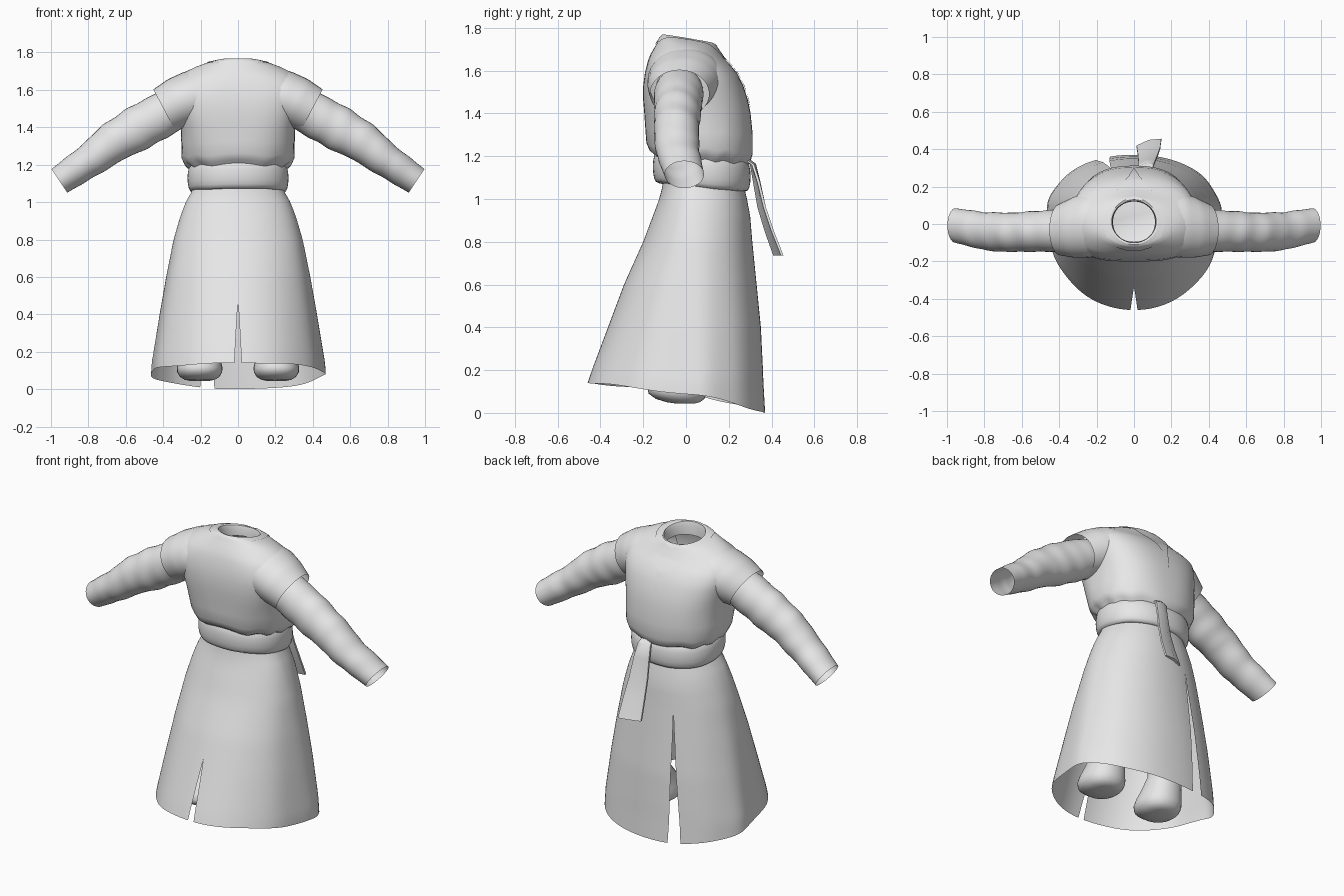
import bpy, bmesh, math
from mathutils import Vector
from mathutils.bvhtree import BVHTree

if "Cube" in bpy.data.objects:
    bpy.data.objects.remove(bpy.data.objects["Cube"])

cloth = bpy.data.materials.new("grey cloth")
cloth.diffuse_color = (0.8, 0.8, 0.8, 1)
cloth.use_nodes = True
cloth.node_tree.nodes["Principled BSDF"].inputs["Base Color"].default_value = cloth.diffuse_color


def lerp(table, v):
    """Interpolate rows of (key, values...) at v, rows ascending by key."""
    if v <= table[0][0]:
        return table[0][1:]
    for a, b in zip(table, table[1:]):
        if v <= b[0]:
            t = (v - a[0]) / (b[0] - a[0])
            return [p + (q - p) * t for p, q in zip(a[1:], b[1:])]
    return table[-1][1:]


def loft(name, rows, closed=True, cap_start=False, cap_end=False, angle=50):
    """Skin a list of equally long point rows."""
    bm = bmesh.new()
    grid = [[bm.verts.new(p) for p in row] for row in rows]
    n = len(grid[0])
    for a, b in zip(grid, grid[1:]):
        for i in range(n if closed else n - 1):
            j = (i + 1) % n
            bm.faces.new((a[i], a[j], b[j], b[i]))
    if cap_start:
        bm.faces.new(grid[0][::-1])
    if cap_end:
        bm.faces.new(grid[-1])
    bmesh.ops.remove_doubles(bm, verts=bm.verts, dist=0.0005)
    bmesh.ops.recalc_face_normals(bm, faces=bm.faces)
    me = bpy.data.meshes.new(name)
    bm.to_mesh(me)
    bm.free()
    me.materials.append(cloth)
    ob = bpy.data.objects.new(name, me)
    bpy.context.collection.objects.link(ob)
    bpy.ops.object.select_all(action='DESELECT')
    ob.select_set(True)
    bpy.context.view_layer.objects.active = ob
    bpy.ops.object.shade_smooth_by_angle(angle=math.radians(angle))
    return ob


def oval(th, w, yf, yb, e=2.0, yc=None):
    """Point on a superellipse with half width w between yf and yb, widest at yc."""
    c, s = math.cos(th), math.sin(th)
    yc = (yf + yb) / 2 if yc is None else yc
    x = w * math.copysign(abs(c) ** (2 / e), c)
    y = yc + ((yb - yc) if s > 0 else (yf - yc)) * abs(s) ** (2 / e)
    return x, y


def turn(n):
    return [2 * math.pi * i / n for i in range(n)]


# Skirt: two panels meeting at a short front slit and a long back slit
SKIRT = [(0.0, .47, -.50, .37), (.14, .462, -.46, .362), (.2, .452, -.44, .36),
         (.4, .42, -.365, .35), (.6, .385, -.29, .33), (.8, .345, -.20, .31),
         (.92, .31, -.155, .30), (1.0, .28, -.125, .285), (1.06, .245, -.11, .27),
         (1.14, .22, -.10, .25)]
BACK, FRONT = math.radians(109), math.radians(270)


def skirt_panel(t0, t1, front_first):
    rows = []
    for k in range(29):
        t = k / 28
        gf = .038 * max(0, (t - .67) / .33) ** .8
        gb = .085 * max(0, (t - .3) / .7)
        a, b = (t0 + gf, t1 - gb) if front_first else (t0 + gb, t1 - gf)
        row = []
        for i in range(57):
            th = a + (b - a) * i / 56
            s = math.sin(th)
            hem = .085 - .07 * s - .015 * s * s + .006 * math.sin(5 * th) * math.cos(th)
            z = 1.12 + t * (hem - 1.12)
            w, yf, yb = lerp(SKIRT, z)
            fold = 1 + .012 * t * math.sin(9 * th + .6) * math.cos(th) ** 2
            x, y = oval(th, w * fold, yf, yb, 2.15 if s > 0 else 2.05, .04)
            row.append((x, y, z))
        rows.append(row)
    return rows


loft("skirt_left_panel", skirt_panel(BACK, FRONT, False), closed=False)
loft("skirt_right_panel", skirt_panel(FRONT, BACK + 2 * math.pi, True), closed=False)

# Belt: a padded band that sits lower at the back
belt_rows = []
for k in range(17):
    a = 2 * math.pi * k / 16
    off, h = .03 * math.cos(a), .074 * math.sin(a)
    off = math.copysign(abs(off / .03) ** .7, off) * .03
    row = []
    for th in turn(56):
        x, y = oval(th, .24 + off, -.125 - off, .272 + off, 2.2)
        crease = .02 * math.sin(3 * th + 1) + .01 * math.sin(8 * th)
        row.append((x, y, 1.15 - .1 * (y + .15) + h * (1 + crease)))
    belt_rows.append(row)
loft("belt", belt_rows)

# Tunic top: bloused waist, rounded shoulders and open neck
TOP = [(1.13, .22, -.10, .25, 2.1), (1.195, .25, -.14, .275, 2.2), (1.215, .285, -.17, .30, 2.3),
       (1.25, .302, -.185, .312, 2.3), (1.32, .303, -.19, .312, 2.3), (1.40, .306, -.195, .302, 2.3),
       (1.46, .316, -.20, .29, 2.3), (1.53, .33, -.20, .268, 2.3), (1.59, .342, -.192, .238, 2.3),
       (1.64, .335, -.178, .205, 2.2), (1.67, .318, -.165, .182, 2.1),
       (1.70, .285, -.146, .165, 2.0), (1.725, .237, -.130, .15, 2.0), (1.745, .185, -.118, .14, 2.0),
       (1.757, .124, -.105, .13, 2.0), (1.735, .115, -.098, .123, 2.0), (1.68, .112, -.095, .12, 2.0)]
top_rows = []
for z, w, yf, yb, e in TOP:
    chest = 1.0 * max(0, min(1, (z - 1.25) / .2, (1.7 - z) / .1))
    row = []
    for th in turn(72):
        x, y = oval(th, w, yf, yb, e + chest if th > math.pi else e + chest * .25)
        low = max(0, min(1, (1.4 - z) / .2))
        high = max(0, min(1, (z - 1.6) / .15))
        pucker = .008 * math.sin(11 * th + 3 * math.sin(2 * th)) * low
        row.append((x * (1 + pucker), y, z - .1 * (y + .12) * low + pucker
                    - .17 * (y + .05) * high))
    top_rows.append(row)
top = loft("tunic_top", top_rows, cap_start=True, angle=60)

# Collar: thin facing, round at the front and running to a deep V behind
tree = BVHTree.FromPolygons([v.co for v in top.data.vertices],
                            [p.vertices for p in top.data.polygons])
EDGE = [(0, .298), (.03, .25), (.075, .2), (.12, .13), (.155, .06), (.165, 0),
        (.145, -.07), (.09, -.122), (.04, -.138), (0, -.141)]
coarse = EDGE + [(-x, y) for x, y in EDGE[-2:0:-1]]
outer = []
for p, q in zip(coarse, coarse[1:] + coarse[:1]):
    outer += [(p[0] + (q[0] - p[0]) * k / 5, p[1] + (q[1] - p[1]) * k / 5) for k in range(5)]
collar_rows = []
for s in range(17):
    row = []
    for x, y in outer:
        th = math.atan2((y - .012) / .117, x / .122)
        ix, iy = .123 * math.cos(th), .012 + .1165 * math.sin(th)
        px, py = ix + (x - ix) * s / 16, iy + (y - iy) * s / 16
        hit, nor, _, _ = tree.ray_cast(Vector((px, py, 2.2)), Vector((0, 0, -1)))
        if nor.z < 0:
            nor = -nor
        row.append(hit + nor * .005)
    collar_rows.append(row)
loft("collar", collar_rows)

# Tubes along the arm: x z centre, in-plane radius, y offset and y radius
ARM = [(.28, 1.525, .105, -.03, .11), (.39, 1.475, .118, -.035, .115), (.535, 1.395, .120, -.04, .108),
       (.66, 1.325, .108, -.045, .105), (.79, 1.225, .09, -.04, .102), (.955, 1.114, .076, -.008, .092)]
CAP = [(.18, 1.572, .148, .0, .172), (.25, 1.555, .146, -.004, .176),
       (.32, 1.53, .138, -.018, .162), (.394, 1.491, .126, -.03, .138)]


def arm_tube(name, table, side, steps, wrinkle):
    x0, xe = table[0][0], table[-1][0]
    rows = []
    for k in range(steps + 1):
        x = x0 + (xe - x0) * k / steps
        z, r, yo, ry = lerp(table, x)
        x2, x1 = min(x + .06, xe), max(x - .06, x0)
        d = Vector((x2 - x1, lerp(table, x2)[0] - lerp(table, x1)[0])).normalized()
        fade = wrinkle * min(1, (xe - x) / .1)
        row = []
        for th in turn(32):
            wr = 1 + fade * (math.sin(60 * x + .9 * math.sin(th * 2 + 5 * x))
                             + .7 * math.sin(37 * x + .8 * math.cos(th)))
            u, v = r * wr * math.cos(th), ry * wr * math.sin(th)
            row.append((side * (x - d.y * u), yo + v, z + d.x * u))
        rows.append(row)
    loft(name, rows)


for side, label in ((1, "right"), (-1, "left")):
    arm_tube("sleeve_" + label, ARM, side, 44, .014)
    arm_tube("shoulder_cap_" + label, CAP, side, 14, 0)

# Sash end: a slim, slightly twisted ribbon hanging from the belt at the back
SASH = [(.06, .275, 1.19, .03, 0), (.065, .315, 1.16, .04, .004), (.07, .335, 1.08, .045, .01),
        (.075, .36, .96, .052, .014), (.08, .395, .85, .06, .016), (.08, .438, .735, .066, .018)]
sash_rows = []
for x, y, z, w, tw in SASH:
    sash_rows.append([(x - w, y - tw, z), (x, y + .012, z + .004), (x + w, y + tw, z),
                      (x + w, y + tw - .012, z), (x, y - .006, z), (x - w, y - tw - .012, z)])
loft("sash_end", sash_rows, cap_start=True, cap_end=True, angle=40)

# Boots: rounded soles with legs rising under the skirt
BOOT = [(.044, .05, -.05, .04), (.05, .08, -.09, .065), (.065, .105, -.14, .085),
        (.09, .12, -.175, .098), (.115, .122, -.18, .102), (.145, .115, -.17, .105),
        (.19, .105, -.13, .108), (.26, .095, -.07, .108), (.4, .095, -.06, .11)]
for side, label in ((1, "right"), (-1, "left")):
    rows = []
    for z, w, yf, yb in BOOT:
        pts = [oval(th, w, yf, yb, 2.2) for th in turn(28)]
        rows.append([(side * .205 + x, y, z) for x, y in pts])
    loft("boot_" + label, rows, cap_start=True, cap_end=True)
